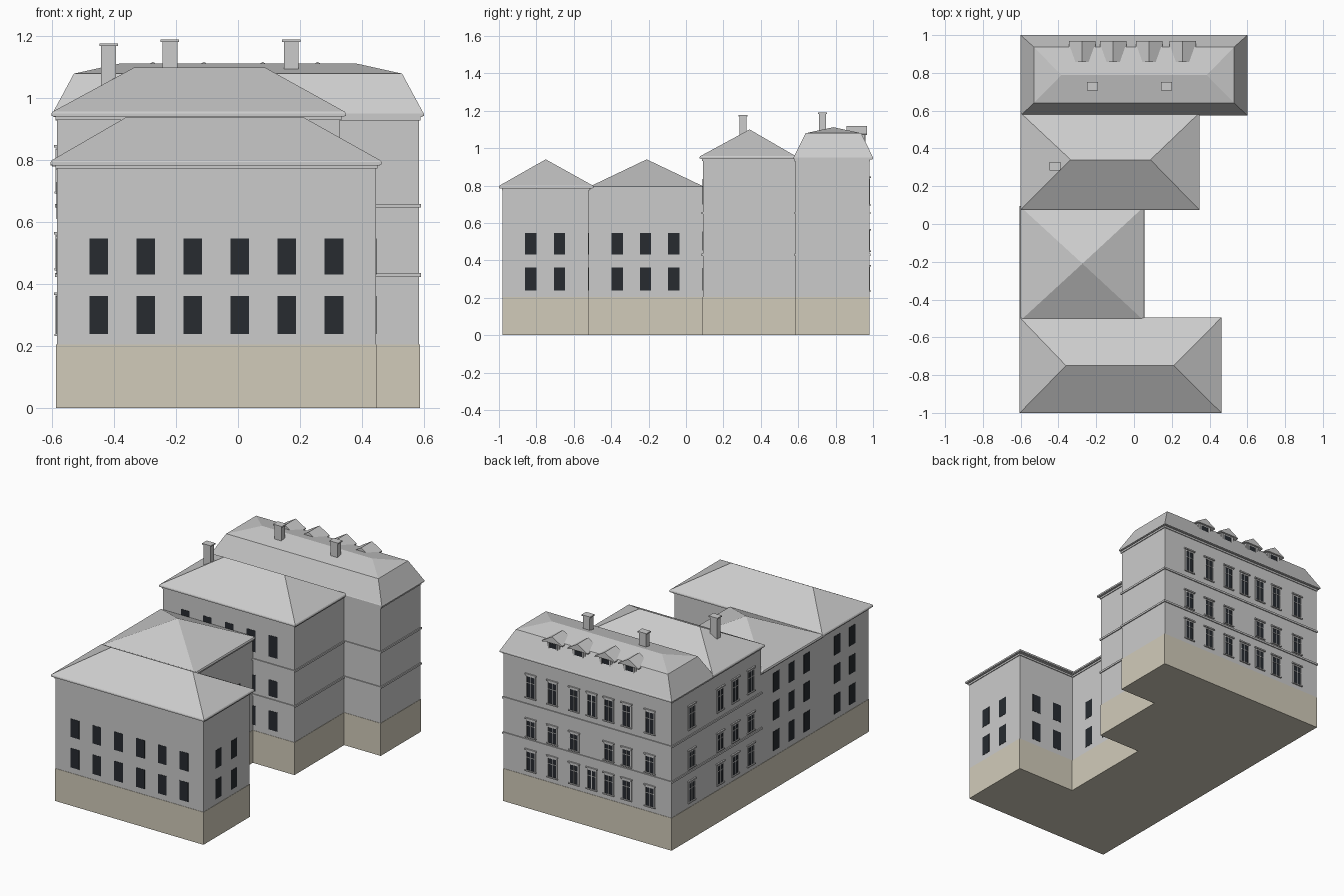
import bpy, bmesh

if "Cube" in bpy.data.objects:
    bpy.data.objects.remove(bpy.data.objects["Cube"])

def material(name, c):
    m = bpy.data.materials.new(name)
    m.diffuse_color = (*c, 1)
    m.use_nodes = True
    m.node_tree.nodes["Principled BSDF"].inputs["Base Color"].default_value = m.diffuse_color
    return m

STONE = material("plinth_stone", (0.64, 0.60, 0.49))
GLASS = material("dark_glass", (0.02, 0.024, 0.03))

def finish(bm, name, mat=None):
    bmesh.ops.remove_doubles(bm, verts=bm.verts, dist=1e-5)
    bmesh.ops.recalc_face_normals(bm, faces=bm.faces)
    me = bpy.data.meshes.new(name)
    bm.to_mesh(me)
    bm.free()
    ob = bpy.data.objects.new(name, me)
    bpy.context.collection.objects.link(ob)
    if mat:
        me.materials.append(mat)
    return ob

def loft(bm, rings):
    """Stack of rectangles (x0, x1, y0, y1, z), closed at both ends."""
    vs = [[bm.verts.new(p) for p in ((a, c, z), (b, c, z), (b, d, z), (a, d, z))]
          for a, b, c, d, z in rings]
    bm.faces.new(vs[0])
    bm.faces.new(vs[-1])
    for lo, hi in zip(vs, vs[1:]):
        for i in range(4):
            j = (i + 1) % 4
            bm.faces.new((lo[i], lo[j], hi[j], hi[i]))

def boxes(name, items, mat=None):
    bm = bmesh.new()
    for a, b, c, d, z0, z1 in items:
        part = bmesh.new()
        loft(part, [(a, b, c, d, z0), (a, b, c, d, z1)])
        bmesh.ops.recalc_face_normals(part, faces=part.faces)
        tmp = bpy.data.meshes.new("tmp")
        part.to_mesh(tmp)
        part.free()
        bm.from_mesh(tmp)
        bpy.data.meshes.remove(tmp)
    me = bpy.data.meshes.new(name)
    bm.to_mesh(me)
    bm.free()
    if mat:
        me.materials.append(mat)
    bpy.context.collection.objects.link(bpy.data.objects.new(name, me))

def grow(r, e):
    return (r[0] - e, r[1] + e, r[2] - e, r[3] + e)

# Wings: footprint, wall top, eave rectangle, eave underside, upper roof rings
WINGS = {
    "front_wing": ((-0.585, 0.445, -0.98, -0.52), 0.79, (-0.605, 0.463, -1.0, -0.495), 0.787,
                   [(-0.36, 0.21, -0.75, -0.75, 0.94)]),
    "link_wing": ((-0.585, 0.04, -0.52, 0.09), 0.79, (-0.605, 0.056, -0.515, 0.095), 0.783,
                  [(-0.273, -0.273, -0.21, -0.21, 0.94)]),
    "middle_wing": ((-0.585, 0.33, 0.09, 0.585), 0.95, (-0.602, 0.348, 0.073, 0.59), 0.944,
                    [(-0.335, 0.087, 0.34, 0.34, 1.10)]),
    "back_wing": ((-0.585, 0.585, 0.585, 0.98), 0.95, (-0.6, 0.6, 0.575, 1.0), 0.943,
                  [(-0.53, 0.53, 0.64, 0.937, 1.08), (-0.385, 0.385, 0.788, 0.788, 1.112)]),
}
for name, (foot, top, eave, ez, upper) in WINGS.items():
    boxes(name + "_plinth", [(*grow(foot, 0.002), 0, 0.205)], STONE)
    boxes(name + "_walls", [(*foot, 0.2, top)])
    # moulded cornice under the eave
    bm = bmesh.new()
    loft(bm, [(*grow(foot, 0.005), ez - 0.014), (*grow(foot, 0.005), ez - 0.003),
              (*grow(eave, -0.004), ez - 0.003), (*grow(eave, -0.004), ez)])
    finish(bm, name + "_cornice")
    # hipped or mansard roof
    bm = bmesh.new()
    loft(bm, [(*eave, ez), (*eave, ez + 0.008), (*grow(eave, -0.003), ez + 0.013)] + upper)
    finish(bm, name + "_roof")

# String courses round the two tall wings
boxes("string_courses", [(*grow(WINGS[w][0], 0.006), z - 0.006, z + 0.006)
                         for w in ("middle_wing", "back_wing") for z in (0.43, 0.653)])

# Windows
def on_wall(axis, sign, plane, u0, u1, z0, z1, d):
    p, q = sorted((plane - sign * 0.006, plane + sign * d))
    return (p, q, u0, u1, z0, z1) if axis == "x" else (u0, u1, p, q, z0, z1)

panes, frames, hoods = [], [], []

def windows(wall, us, rows, framed=False, skip=()):
    for r, (z0, z1) in enumerate(rows):
        for i, u in enumerate(us):
            if (r, i) in skip:
                continue
            w = 0.03
            panes.append(on_wall(*wall, u - w, u + w, z0, z1, 0.0015))
            if not framed:
                continue
            t = z0 + (z1 - z0) * 0.68
            bars = [(u - w - .005, u - w + .003, z0, z1), (u + w - .003, u + w + .005, z0, z1),
                    (u - w, u + w, z1 - .004, z1 + .004), (u - .002, u + .002, z0, z1),
                    (u - w, u + w, t - .002, t + .002)]
            frames.extend(on_wall(*wall, *b, 0.004) for b in bars)
            hoods.append(on_wall(*wall, u - .04, u + .04, z1 + .006, z1 + .014, 0.009))
            hoods.append(on_wall(*wall, u - .038, u + .038, z0 - .007, z0, 0.008))

LOW = [(0.24, 0.362), (0.432, 0.547)]
LEFT3 = LOW + [(0.61, 0.73)]
TALL = [(0.24, 0.36), (0.452, 0.555), (0.70, 0.835)]
LEFT = ("x", -1, -0.585)
windows(("y", -1, -0.98), [-0.45 + 0.152 * i for i in range(6)], LOW)
windows(("x", 1, 0.445), [-0.83, -0.677], LOW)
windows(("y", 1, -0.52), [0.315, 0.16], LOW)
windows(("x", 1, 0.04), [-0.367, -0.217, -0.065], LOW)
windows(("y", -1, 0.09), [-0.43 + 0.153 * i for i in range(5)], TALL)
windows(LEFT, [-0.82, -0.67, -0.367, -0.215, -0.063], LEFT3)
windows(LEFT, [0.19, 0.345, 0.495, 0.78], TALL, True)
windows(("y", 1, 0.98), [0.395, 0.245, 0.093, -0.03, -0.148, -0.273, -0.435], TALL, True, {(1, 3)})

# Dormers on the back slope
cheeks = []
for k, x in enumerate((-0.275, -0.11, 0.08, 0.257)):
    cheeks.append((x - .045, x + .045, 0.88, 0.955, 0.99, 1.08))
    panes.append((x - .026, x + .026, 0.95, 0.957, 1.005, 1.068))
    frames.extend([(x - .034, x - .026, 0.95, 0.96, 1.0, 1.073),
                   (x + .026, x + .034, 0.95, 0.96, 1.0, 1.073),
                   (x - .034, x + .034, 0.95, 0.96, 0.997, 1.005)])
    bm = bmesh.new()
    prof = [(-.07, 1.07), (-.045, 1.078), (0, 1.108), (.045, 1.078), (.07, 1.07),
            (.07, 1.076), (0, 1.118), (-.07, 1.076)]
    prof = [(-.07, 1.070), (-.045, 1.076), (.045, 1.076), (.07, 1.070), (.07, 1.076),
            (0, 1.118), (-.07, 1.076)]
    f = bm.faces.new([bm.verts.new((x + u, 0.968, z)) for u, z in prof])
    ext = bmesh.ops.extrude_face_region(bm, geom=[f])
    bmesh.ops.translate(bm, vec=(0, -0.11, 0),
                        verts=[v for v in ext["geom"] if isinstance(v, bmesh.types.BMVert)])
    if f.is_valid and not all(len(e.link_faces) == 2 for e in f.edges):
        bm.faces.new([v for v in f.verts])
    finish(bm, f"dormer_roof_{k + 1}")
boxes("dormer_walls", cheeks)
boxes("window_panes", panes, GLASS)
boxes("window_frames", frames)
boxes("window_hoods_and_sills", hoods)

# Chimneys with caps
stacks = []
for x, y, z0, z1 in ((-0.22, 0.73, 1.0, 1.19), (0.172, 0.73, 1.0, 1.19), (-0.418, 0.305, 0.98, 1.178)):
    stacks.append((x - .024, x + .024, y - .018, y + .018, z0, z1 - .008))
    stacks.append((x - .03, x + .03, y - .023, y + .023, z1 - .008, z1))
boxes("chimneys", stacks)
